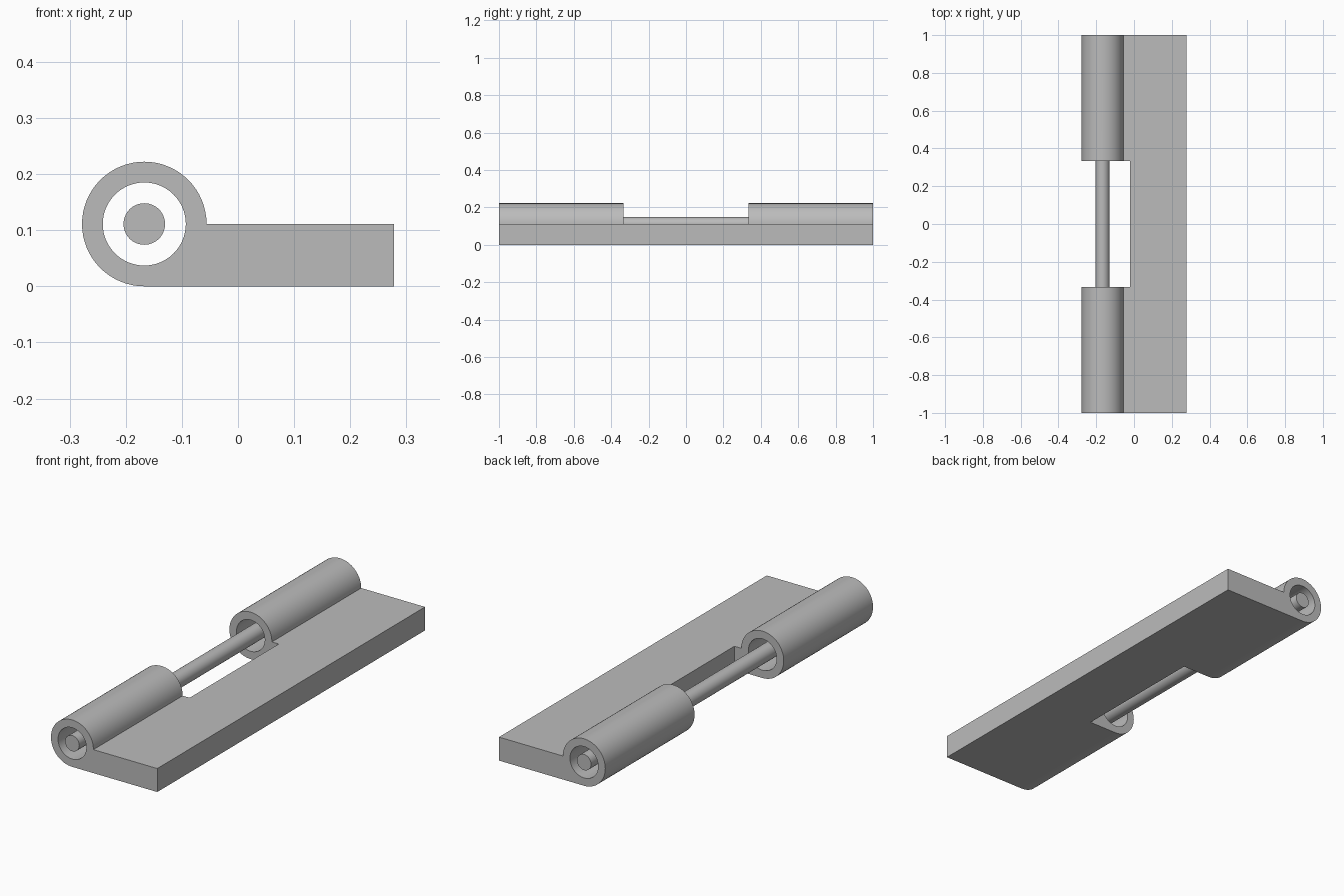
import bpy
import bmesh
from math import cos, sin, pi, radians
from mathutils import Vector

if "Cube" in bpy.data.objects:
    bpy.data.objects.remove(bpy.data.objects["Cube"], do_unlink=True)

AXIS_X, AXIS_Z = -0.167, 0.111       # hinge axis
BARREL_R, BORE_R, PIN_R = 0.111, 0.074, 0.037
EDGE_X, NOTCH_X, NOTCH_Y = 0.278, -0.02, 0.333
SEGMENTS = 64

steel = bpy.data.materials.new("steel_grey")
steel.use_nodes = True
steel.diffuse_color = (0.5, 0.5, 0.5, 1)
steel.node_tree.nodes["Principled BSDF"].inputs["Base Color"].default_value = (0.5, 0.5, 0.5, 1)


def arc(radius, count):
    """Points around the hinge axis, counterclockwise from +x."""
    return [(AXIS_X + radius * cos(2 * pi * i / SEGMENTS),
             AXIS_Z + radius * sin(2 * pi * i / SEGMENTS)) for i in range(count)]


def extrude_loops(name, loops):
    """Fill closed x-z loops (inner loops are holes) and extrude from y = -1 to 1."""
    bm = bmesh.new()
    for loop in loops:
        verts = [bm.verts.new((x, -1, z)) for x, z in loop]
        for i, v in enumerate(verts):
            bm.edges.new((v, verts[(i + 1) % len(verts)]))
    bmesh.ops.triangle_fill(bm, edges=bm.edges[:], use_beauty=True, normal=(0, -1, 0))
    out = bmesh.ops.extrude_face_region(bm, geom=bm.faces[:], use_keep_orig=True)
    moved = [g for g in out["geom"] if isinstance(g, bmesh.types.BMVert)]
    bmesh.ops.translate(bm, verts=moved, vec=Vector((0, 2, 0)))
    bmesh.ops.recalc_face_normals(bm, faces=bm.faces[:])
    mesh = bpy.data.meshes.new(name)
    bm.to_mesh(mesh)
    bm.free()
    mesh.materials.append(steel)
    obj = bpy.data.objects.new(name, mesh)
    bpy.context.collection.objects.link(obj)
    return obj


def activate(obj):
    bpy.ops.object.select_all(action='DESELECT')
    obj.select_set(True)
    bpy.context.view_layer.objects.active = obj


# Leaf plate rolled into a barrel, with a bore through it
outline = arc(BARREL_R, SEGMENTS * 3 // 4 + 1) + [(EDGE_X, 0), (EDGE_X, AXIS_Z)]
leaf = extrude_loops("hinge_leaf", [outline, arc(BORE_R, SEGMENTS)])

# Notch between the two knuckles
bpy.ops.mesh.primitive_cube_add(size=1, location=(NOTCH_X - 0.25, 0, 0.1))
cutter = bpy.context.object
cutter.name = "notch_cutter"
cutter.scale = (0.5, 2 * NOTCH_Y, 0.6)
cutter.hide_render = True
notch = leaf.modifiers.new("notch", 'BOOLEAN')
notch.operation = 'DIFFERENCE'
notch.solver = 'EXACT'
notch.object = cutter
activate(leaf)
bpy.ops.object.modifier_apply(modifier=notch.name)
bpy.data.objects.remove(cutter, do_unlink=True)

# Pin running the full length of the barrel
pin = extrude_loops("hinge_pin", [arc(PIN_R, SEGMENTS)])

for part in (leaf, pin):
    activate(part)
    bpy.ops.object.shade_smooth_by_angle(angle=radians(30))
